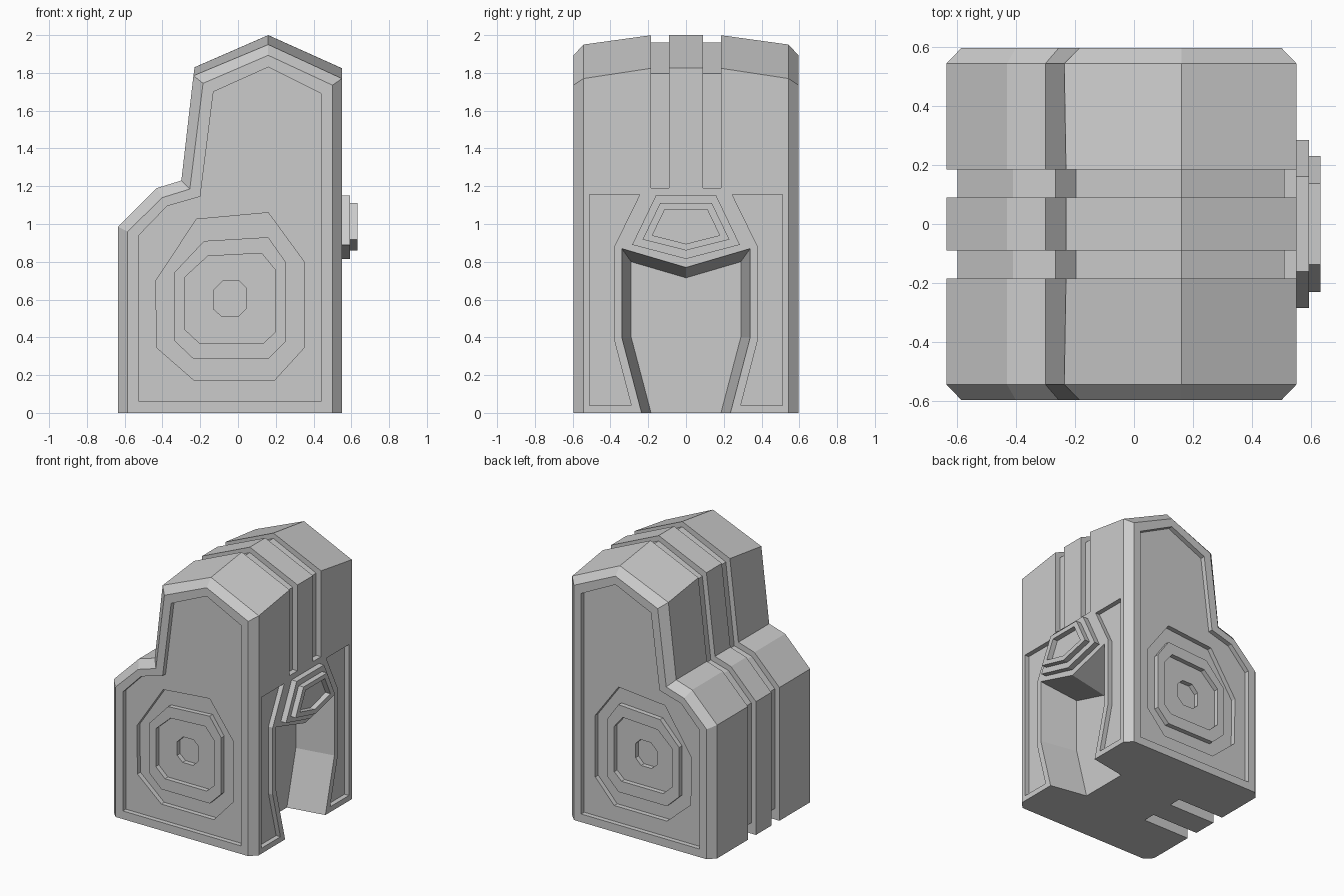
import bpy, bmesh

if "Cube" in bpy.data.objects:
    bpy.data.objects.remove(bpy.data.objects["Cube"])


def loft(name, sections):
    """Closed solid through equal-length rings of 3D points."""
    bm = bmesh.new()
    rings = [[bm.verts.new(p) for p in s] for s in sections]
    n = len(rings[0])
    for a, b in zip(rings, rings[1:]):
        for i in range(n):
            j = (i + 1) % n
            bm.faces.new((a[i], a[j], b[j], b[i]))
    bm.faces.new(rings[0])
    bm.faces.new(rings[-1])
    bmesh.ops.recalc_face_normals(bm, faces=bm.faces)
    me = bpy.data.meshes.new(name)
    bm.to_mesh(me)
    bm.free()
    ob = bpy.data.objects.new(name, me)
    bpy.context.collection.objects.link(ob)
    return ob


def at_y(pts, y):
    return [(a, y, b) for a, b in pts]


def at_x(pts, x):
    return [(x, a, b) for a, b in pts]


def mirrored(half):
    """Mirror right-hand (y, z) points across y = 0."""
    return half + [(-y, z) for y, z in reversed(half) if y > 0]


def combine(target, tool, op='DIFFERENCE'):
    mod = target.modifiers.new("bool", 'BOOLEAN')
    mod.operation, mod.object, mod.solver = op, tool, 'EXACT'
    tool.hide_render = True
    with bpy.context.temp_override(object=target, active_object=target):
        bpy.ops.object.modifier_apply(modifier=mod.name)
    bpy.data.objects.remove(tool)


# Main body: side profile lofted across the width, roof dips to the sides
mid = [(-.635, 0), (-.635, .985), (-.43, 1.19), (-.30, 1.23),
       (-.23, 1.83), (.16, 2.0), (.55, 1.825), (.55, 0)]
side = mid[:4] + [(-.236, 1.785), (.16, 1.95), (.55, 1.77), (.55, 0)]
face = [(-.585, 0), (-.585, .96), (-.4, 1.14), (-.255, 1.185),
        (-.185, 1.745), (.16, 1.893), (.5, 1.735), (.5, 0)]
W = .595
body = loft("shrine_body", [at_y(face, -W), at_y(side, -.543), at_y(mid, -.18),
                            at_y(mid, .18), at_y(side, .543), at_y(face, W)])

# Two grooves wrapping over the back, roof and upper front, with floor slots
groove = [(-.597, -.1), (-.597, .965), (-.41, 1.155), (-.266, 1.195),
          (-.197, 1.795), (.16, 1.96), (.51, 1.797), (.51, 1.19),
          (.8, 1.19), (.8, 2.3), (-.9, 2.3), (-.9, -.1)]
slot = [(-.7, -.1), (-.7, .08), (-.25, .08), (-.25, -.1)]
for s in (-1, 1):
    for shape in (groove, slot):
        combine(body, loft("groove_cut", [at_y(shape, s * .09), at_y(shape, s * .184)]))

# Recessed side panels with nested octagons, alternately sunk and raised
panel = [(-.525, .06), (-.525, .94), (-.375, 1.095), (-.2, 1.145),
         (-.13, 1.70), (.16, 1.83), (.44, 1.69), (.44, .06)]
oct1 = [(-.22, 1.025), (.16, 1.06), (.35, .8), (.35, .345),
        (.195, .175), (-.235, .175), (-.43, .345), (-.435, .70)]
oct2 = [(-.18, .91), (.16, .93), (.255, .795), (.255, .38),
        (.16, .285), (-.235, .285), (-.335, .38), (-.335, .745)]
oct3 = [(-.16, .83), (.125, .845), (.195, .76), (.195, .425),
        (.135, .37), (-.205, .37), (-.28, .44), (-.28, .72)]
oct4 = [(-.08, .70), (.005, .70), (.045, .66), (.045, .555),
        (.0, .51), (-.085, .51), (-.13, .55), (-.13, .65)]
D = .035
for s in (-1, 1):
    for shape, depth in ((panel, D), (oct1, 2 * D)):
        combine(body, loft("cut", [at_y(shape, s * (W - depth)), at_y(shape, s * .8)]))
    combine(body, loft("boss", [at_y(oct2, s * .45), at_y(oct2, s * (W - D))]), 'UNION')
    for shape, depth in ((oct3, 2 * D), (oct4, 3 * D)):
        combine(body, loft("cut", [at_y(shape, s * (W - depth)), at_y(shape, s * .8)]))

# Tapered doorway alcove
outer = mirrored([(.209, -.1), (.34, .4), (.34, .87), (0, .77)])
inner = mirrored([(.159, -.1), (.29, .4), (.29, .80), (0, .715)])
combine(body, loft("door_cut", [at_x(inner, .27), at_x(outer, .55), at_x(outer, .8)]))

# Recessed panels either side of the doorway
for s in (-1, 1):
    jamb = [(s * y, z) for y, z in ((.51, .04), (.51, 1.155), (.245, 1.155),
                                    (.38, .88), (.38, .385), (.29, .04))]
    combine(body, loft("jamb_cut", [at_x(jamb, .515), at_x(jamb, .8)]))

# Stepped pentagon keystone above the doorway
pent1 = mirrored([(0, .815), (.285, .89), (.16, 1.15)])
pent2 = mirrored([(0, .86), (.23, .918), (.137, 1.11)])
pent3 = mirrored([(0, .895), (.178, .94), (.112, 1.077)])
keystone = loft("keystone", [at_x(pent1, .53), at_x(pent1, .592)])
combine(keystone, loft("step", [at_x(pent2, .54), at_x(pent2, .632)]), 'UNION')
combine(keystone, loft("cut", [at_x(pent3, .592), at_x(pent3, .8)]))
